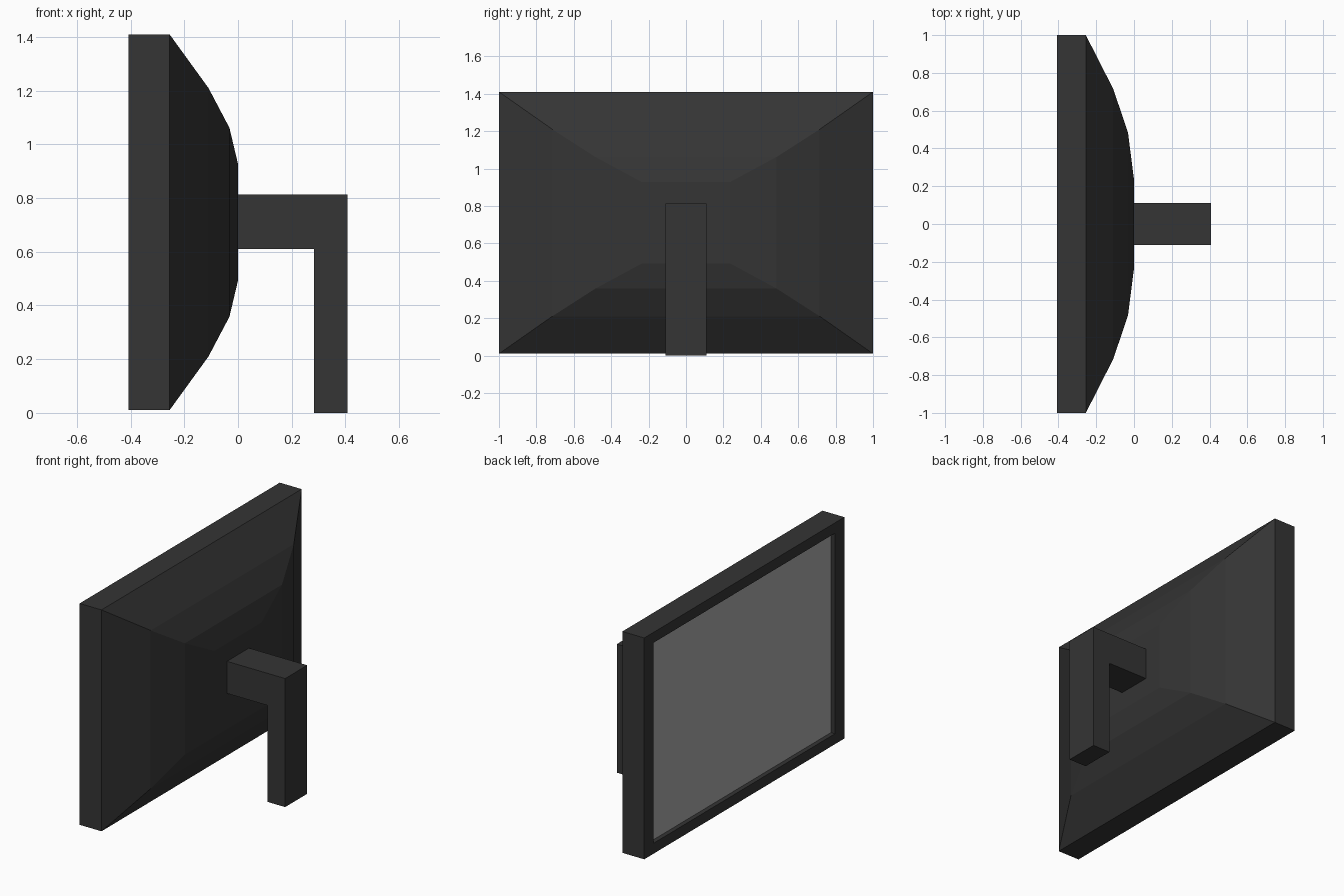
import bpy, bmesh

if "Cube" in bpy.data.objects:
    bpy.data.objects.remove(bpy.data.objects["Cube"])

CENTRE_Z = 0.71


def material(name, value):
    mat = bpy.data.materials.new(name)
    mat.diffuse_color = (value, value, value, 1)
    mat.use_nodes = True
    mat.node_tree.nodes["Principled BSDF"].inputs["Base Color"].default_value = mat.diffuse_color
    return mat


def finish(name, bm, mat):
    bmesh.ops.recalc_face_normals(bm, faces=bm.faces)
    mesh = bpy.data.meshes.new(name)
    bm.to_mesh(mesh)
    bm.free()
    mesh.materials.append(mat)
    obj = bpy.data.objects.new(name, mesh)
    bpy.context.collection.objects.link(obj)
    return obj


def ring(bm, x, half_y, half_z):
    corners = ((-1, -1), (1, -1), (1, 1), (-1, 1))
    return [bm.verts.new((x, sy * half_y, CENTRE_Z + sz * half_z)) for sy, sz in corners]


dark = material("dark_plastic", 0.035)
grey = material("screen_grey", 0.4)

# Housing: screen recess, bezel, straight rim and stepped bulging back
sections = [
    (-0.38, 0.905, 0.634),
    (-0.408, 0.905, 0.634),
    (-0.408, 1.0, 0.70),
    (-0.255, 1.0, 0.70),
    (-0.11, 0.715, 0.50),
    (-0.032, 0.485, 0.352),
    (0.0, 0.235, 0.217),
]
bm = bmesh.new()
rings = [ring(bm, *s) for s in sections]
for a, b in zip(rings, rings[1:]):
    for i in range(4):
        j = (i + 1) % 4
        bm.faces.new((a[i], a[j], b[j], b[i]))
bm.faces.new(rings[-1])
finish("housing", bm, dark)

# Screen: panel closing the recess, facing -x
bm = bmesh.new()
bm.faces.new(ring(bm, *sections[0]))
screen = finish("screen", bm, grey)
if screen.data.polygons[0].normal.x > 0:
    screen.data.flip_normals()

# Stand: L-shaped profile extruded across y
profile = [(0, 0.61), (0.283, 0.61), (0.283, 0), (0.407, 0), (0.407, 0.813), (0, 0.813)]
bm = bmesh.new()
face = bm.faces.new([bm.verts.new((x, -0.11, z)) for x, z in profile])
extruded = bmesh.ops.extrude_face_region(bm, geom=[face], use_keep_orig=True)
moved = [v for v in extruded["geom"] if isinstance(v, bmesh.types.BMVert)]
bmesh.ops.translate(bm, verts=moved, vec=(0, 0.22, 0))
finish("stand", bm, dark)
